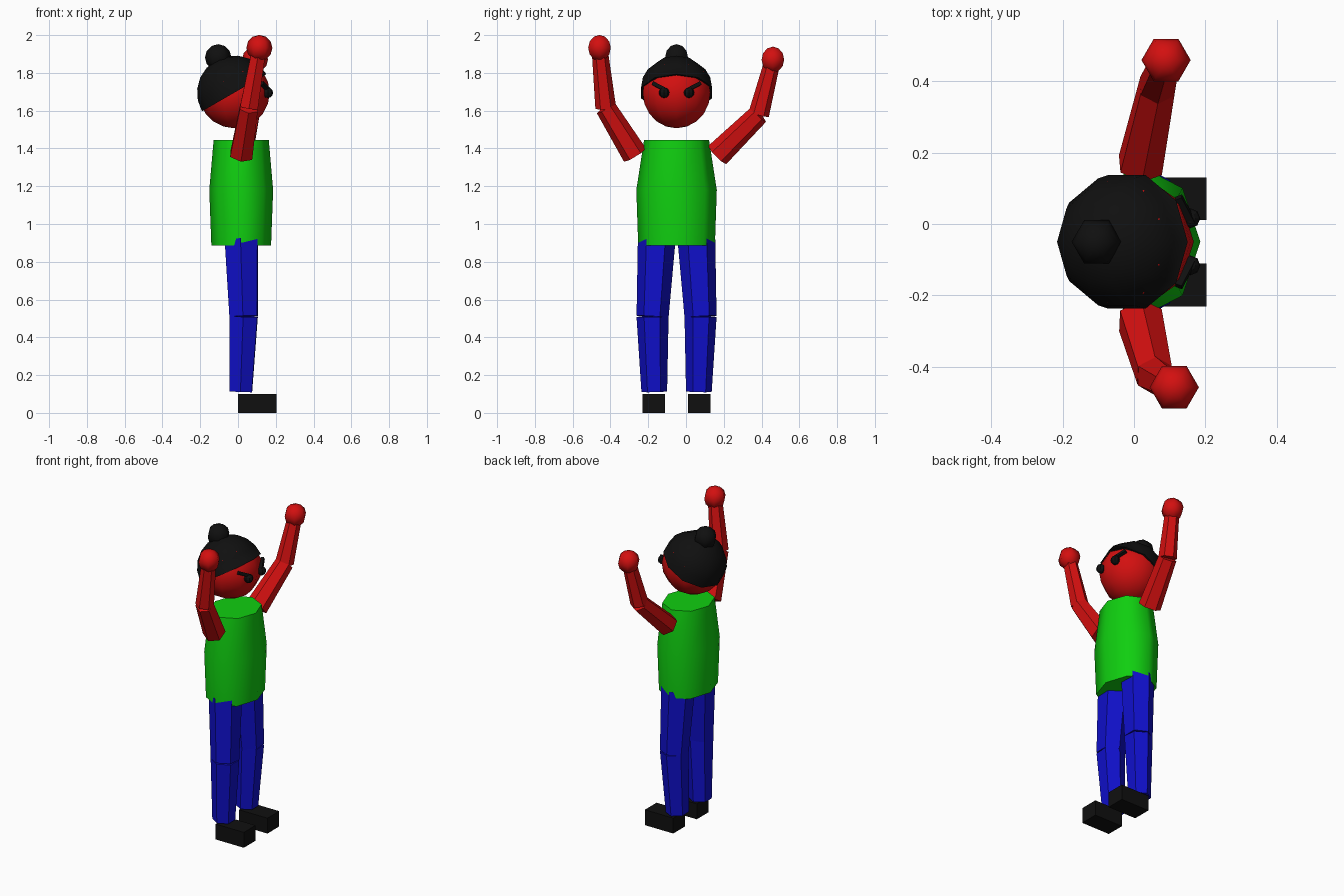
import bpy, bmesh, math
from mathutils import Vector, Matrix

cube = bpy.data.objects.get("Cube")
if cube:
    bpy.data.objects.remove(cube, do_unlink=True)


def material(name, rgb):
    m = bpy.data.materials.new(name)
    m.use_nodes = True
    m.diffuse_color = (*rgb, 1)
    bsdf = m.node_tree.nodes["Principled BSDF"]
    bsdf.inputs["Base Color"].default_value = (*rgb, 1)
    bsdf.inputs["Roughness"].default_value = 0.8
    return m


RED = material("red skin", (0.65, 0.005, 0.005))
GREEN = material("green shirt", (0.005, 0.62, 0.005))
BLUE = material("blue trousers", (0.005, 0.005, 0.6))
BLACK = material("black", (0.005, 0.005, 0.005))

MID_Y = -0.05                       # body's plane of symmetry
HEAD = Vector((-0.02, MID_Y, 1.695))


def finish(name, bm, mat, angle=None):
    bmesh.ops.recalc_face_normals(bm, faces=bm.faces)
    me = bpy.data.meshes.new(name)
    bm.to_mesh(me)
    bm.free()
    me.materials.append(mat)
    ob = bpy.data.objects.new(name, me)
    bpy.context.collection.objects.link(ob)
    if angle:
        bpy.ops.object.select_all(action='DESELECT')
        ob.select_set(True)
        bpy.context.view_layer.objects.active = ob
        bpy.ops.object.shade_smooth_by_angle(angle=math.radians(angle))
    return ob


def ball(name, centre, r, mat, segments, rings, turn=0, angle=None):
    bm = bmesh.new()
    bmesh.ops.create_uvsphere(bm, u_segments=segments, v_segments=rings, radius=r)
    bmesh.ops.rotate(bm, verts=bm.verts, matrix=Matrix.Rotation(math.radians(turn), 3, 'Z'))
    bmesh.ops.translate(bm, verts=bm.verts, vec=centre)
    return finish(name, bm, mat, angle)


def limb(name, a, b, r1, r2, mat, sides=6):
    """Tapered prism from a to b."""
    a, b = Vector(a), Vector(b)
    bm = bmesh.new()
    bmesh.ops.create_cone(bm, cap_ends=True, segments=sides, radius1=r1, radius2=r2,
                          depth=(b - a).length)
    rot = Vector((0, 0, 1)).rotation_difference(b - a).to_matrix().to_4x4()
    bmesh.ops.transform(bm, verts=bm.verts, matrix=Matrix.Translation((a + b) / 2) @ rot)
    return finish(name, bm, mat)


def box(name, centre, size, mat, tilt=None):
    bm = bmesh.new()
    bmesh.ops.create_cube(bm, size=1)
    bmesh.ops.scale(bm, verts=bm.verts, vec=size)
    if tilt:
        bmesh.ops.transform(bm, verts=bm.verts, matrix=tilt)
    bmesh.ops.translate(bm, verts=bm.verts, vec=centre)
    return finish(name, bm, mat)


# Shirt: octagonal loft, (height, x radius, y radius)
bm = bmesh.new()
loops = []
for z, rx, ry in [(0.885, 0.158, 0.203), (1.18, 0.169, 0.213), (1.445, 0.146, 0.172)]:
    loops.append([bm.verts.new((0.017 + rx * math.cos(i * math.tau / 8),
                                MID_Y + ry * math.sin(i * math.tau / 8), z))
                  for i in range(8)])
for lo, hi in zip(loops, loops[1:]):
    for i in range(8):
        j = (i + 1) % 8
        bm.faces.new((lo[i], lo[j], hi[j], hi[i]))
bm.faces.new(loops[0])
bm.faces.new(loops[-1])
finish("shirt", bm, GREEN, 60)

# Head
ball("head", HEAD, 0.188, RED, 10, 10, 18, 60)

# Hair: upper half sphere tipped backwards
bm = bmesh.new()
bmesh.ops.create_uvsphere(bm, u_segments=10, v_segments=10, radius=0.197)
bmesh.ops.bisect_plane(bm, geom=bm.verts[:] + bm.edges[:] + bm.faces[:],
                       plane_co=(0, 0, 0), plane_no=(0, 0, 1), clear_inner=True)
bmesh.ops.holes_fill(bm, edges=[e for e in bm.edges if e.is_boundary])
tip = Matrix.Rotation(math.radians(-30), 4, 'Y') @ Matrix.Rotation(math.radians(18), 4, 'Z')
bmesh.ops.transform(bm, verts=bm.verts, matrix=Matrix.Translation(HEAD) @ tip)
finish("hair", bm, BLACK, 60)
ball("hair_bun", (-0.105, MID_Y, 1.882), 0.07, BLACK, 6, 6, 30, 60)

# Eyes, brows, legs and shoes, one per side
for side, s in (("left", 1), ("right", -1)):
    ball(side + "_eye", (0.158, MID_Y + s * 0.066, 1.695), 0.028, BLACK, 8, 6)
    limb(side + "_brow", (0.125, MID_Y + s * 0.125, 1.745),
         (0.162, MID_Y + s * 0.055, 1.708), 0.014, 0.014, BLACK, 4)
    hip = (0.018, MID_Y + s * 0.105, 0.92)
    knee = (0.03, MID_Y + s * 0.127, 0.51)
    ankle = (0.015, MID_Y + s * 0.118, 0.112)
    limb(side + "_thigh", hip, knee, 0.1, 0.085, BLUE)
    limb(side + "_shin", knee, ankle, 0.085, 0.068, BLUE)
    box(side + "_shoe", (0.102, MID_Y + s * 0.121, 0.05), (0.204, 0.12, 0.1), BLACK)

# Raised arms: shoulder, elbow, hand
arms = {"left": ((0.018, 0.165, 1.365), (0.065, 0.385, 1.58), (0.09, 0.46, 1.87)),
        "right": ((0.018, -0.27, 1.365), (0.058, -0.425, 1.615), (0.113, -0.458, 1.932))}
for side, (shoulder, elbow, hand) in arms.items():
    limb(side + "_upper_arm", shoulder, elbow, 0.068, 0.055, RED)
    limb(side + "_forearm", elbow, hand, 0.055, 0.042, RED)
    ball(side + "_hand", hand, 0.069, RED, 6, 6, 30, 60)
